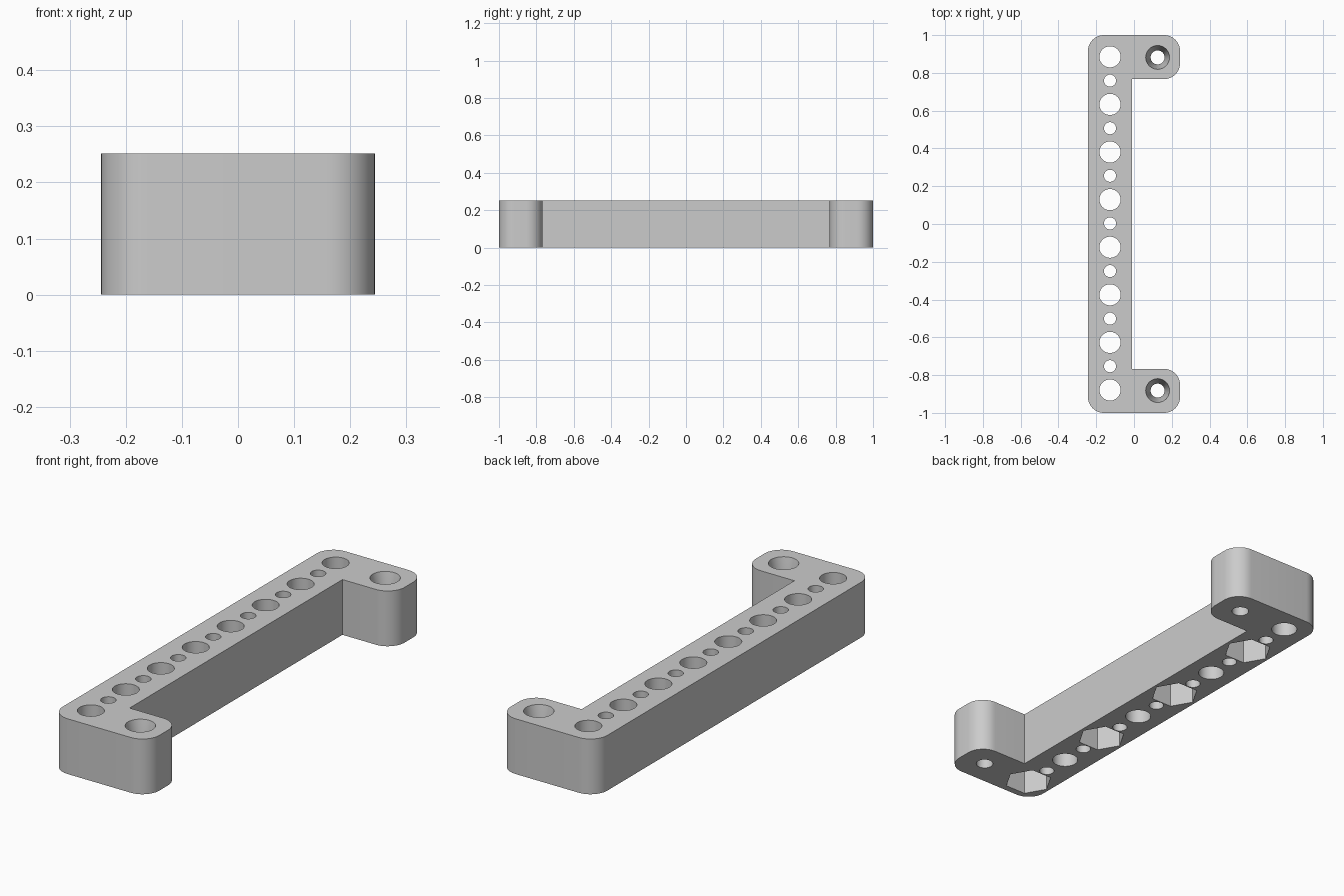
import bpy, bmesh
from math import cos, sin, pi, radians
from mathutils import Vector

cube = bpy.data.objects.get("Cube")
if cube:
    bpy.data.objects.remove(cube, do_unlink=True)

HEIGHT = 0.252
PITCH = 0.252
LEFT, INNER, RIGHT = -0.244, -0.01, 0.244
FOOT_Y = 0.767
RADIUS = 0.085
ROW_X, FOOT_X = -0.127, 0.125

grey = bpy.data.materials.new("plain grey")
grey.use_nodes = True
colour = (0.6, 0.6, 0.6, 1)
grey.diffuse_color = colour
grey.node_tree.nodes["Principled BSDF"].inputs["Base Color"].default_value = colour


def make_object(name, bm):
    bmesh.ops.recalc_face_normals(bm, faces=bm.faces)
    mesh = bpy.data.meshes.new(name)
    bm.to_mesh(mesh)
    bm.free()
    mesh.materials.append(grey)
    obj = bpy.data.objects.new(name, mesh)
    bpy.context.collection.objects.link(obj)
    return obj


def rounded(corners, steps=12):
    """Outline with a tangent arc at each right-angled corner marked True."""
    points = []
    for i, (x, y, is_round) in enumerate(corners):
        here = Vector((x, y))
        if not is_round:
            points.append(here)
            continue
        before = (Vector(corners[i - 1][:2]) - here).normalized() * RADIUS
        after = (Vector(corners[(i + 1) % len(corners)][:2]) - here).normalized() * RADIUS
        centre = here + before + after
        for k in range(steps + 1):
            a = pi / 2 * k / steps
            points.append(centre - after * cos(a) - before * sin(a))
    return points


def add_stack(bm, x, y, rings, sides):
    """Closed turned solid made of (height, radius) rings."""
    loops = [[bm.verts.new((x + r * cos(2 * pi * k / sides),
                            y + r * sin(2 * pi * k / sides), z))
              for k in range(sides)] for z, r in rings]
    for low, high in zip(loops, loops[1:]):
        for k in range(sides):
            n = (k + 1) % sides
            bm.faces.new((low[k], low[n], high[n], high[k]))
    bm.faces.new(loops[0][::-1])
    bm.faces.new(loops[-1])


# Bracket: long bar with a foot at each end
outline = rounded([
    (LEFT, -1, True), (RIGHT, -1, True), (RIGHT, -FOOT_Y, True), (INNER, -FOOT_Y, False),
    (INNER, FOOT_Y, False), (RIGHT, FOOT_Y, True), (RIGHT, 1, True), (LEFT, 1, True)])
bm = bmesh.new()
base = bm.faces.new([bm.verts.new((p.x, p.y, 0)) for p in outline])
top = bmesh.ops.extrude_face_region(bm, geom=[base], use_keep_orig=True)
bmesh.ops.translate(bm, vec=(0, 0, HEIGHT),
                    verts=[v for v in top["geom"] if isinstance(v, bmesh.types.BMVert)])
bracket = make_object("bracket", bm)

# Through holes: alternating large and small along the bar
holes = bmesh.new()
pockets = bmesh.new()
for i in range(8):
    y = (i - 3.5) * PITCH + 0.003
    add_stack(holes, ROW_X, y, [(-0.1, 0.056), (HEIGHT + 0.1, 0.056)], 48)
    if i < 7:
        add_stack(holes, ROW_X, y + PITCH / 2, [(-0.1, 0.032), (HEIGHT + 0.1, 0.032)], 48)
    # Hexagonal nut pockets under every second large hole
    if i % 2 == 0:
        add_stack(pockets, ROW_X, y, [(-0.1, 0.104), (0.115, 0.104)], 6)

# Tapered screw holes in the feet
for y in (-0.882, 0.882):
    add_stack(holes, FOOT_X, y, [(-0.1, 0.037), (HEIGHT / 2, 0.037),
                                 (HEIGHT, 0.063), (HEIGHT + 0.1, 0.063)], 48)

cutters = [make_object("hole_cutter", holes), make_object("pocket_cutter", pockets)]
for cutter in cutters:
    cutter.hide_render = True
    cut = bracket.modifiers.new("cut", 'BOOLEAN')
    cut.operation = 'DIFFERENCE'
    cut.solver = 'EXACT'
    cut.object = cutter

# Bake the cuts and drop the cutters
graph = bpy.context.evaluated_depsgraph_get()
graph.update()
finished = bpy.data.meshes.new_from_object(bracket.evaluated_get(graph))
bracket.modifiers.clear()
bracket.data = finished
for cutter in cutters:
    bpy.data.objects.remove(cutter, do_unlink=True)

# Smooth curved walls, sharp edges elsewhere
for obj in bpy.context.selected_objects:
    obj.select_set(False)
bracket.select_set(True)
bpy.context.view_layer.objects.active = bracket
bpy.ops.object.shade_smooth_by_angle(angle=radians(30))
